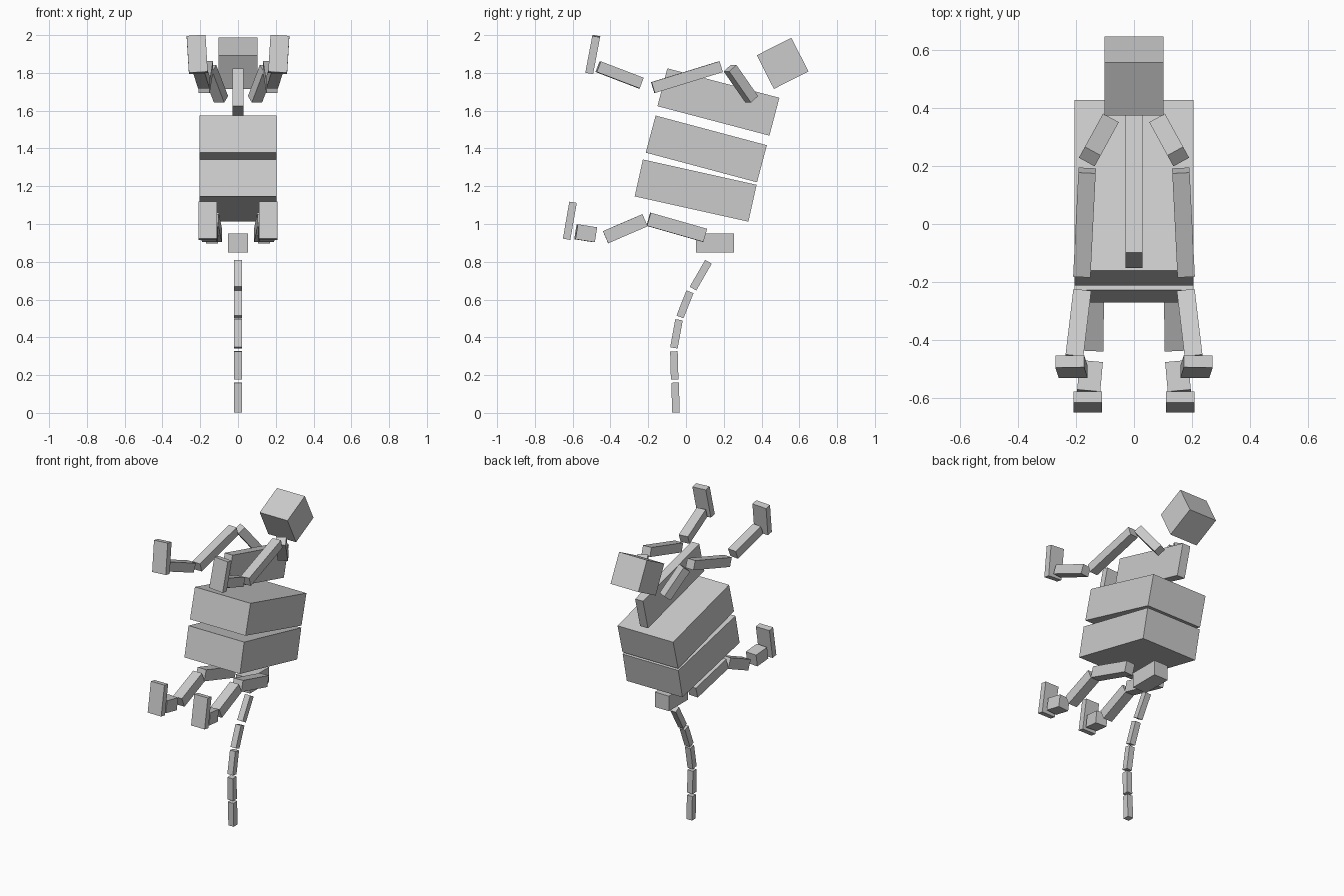
import bpy
import bmesh
from mathutils import Vector, Matrix


def bar(name, p0, p1, width, thick, mirrored=False):
    """Box running from p0 to p1; width lies near x, thick is across it."""
    for side in ((1, -1) if mirrored else (1,)):
        a, b = Vector(p0), Vector(p1)
        a.x *= side
        b.x *= side
        axis = (b - a).normalized()
        # horizontal width direction for limbs, plain x for upright plates
        ref = axis.cross(Vector((0, 0, 1)))
        if abs(axis.z) > 0.9 or ref.length < 0.3:
            ref = Vector((1, 0, 0)) - axis * axis.x
        wide = ref.normalized()
        normal = wide.cross(axis)
        rot = Matrix((wide, axis, normal)).transposed()
        bm = bmesh.new()
        bmesh.ops.create_cube(bm, size=1)
        for v in bm.verts:
            v.co = rot @ Vector((v.co.x * width, v.co.y * (b - a).length, v.co.z * thick))
        full = name
        if mirrored:
            full += "_right" if side > 0 else "_left"
        mesh = bpy.data.meshes.new(full)
        bm.to_mesh(mesh)
        bm.free()
        obj = bpy.data.objects.new(full, mesh)
        obj.location = (a + b) / 2
        bpy.context.collection.objects.link(obj)


# Torso: two wide slabs and a narrow neck ridge
bar("lower_body", (0, -0.25, 1.244), (0, 0.352, 1.11), 0.41, 0.2)
bar("upper_body", (0, -0.187, 1.476), (0, 0.402, 1.319), 0.41, 0.203)
bar("neck_ridge", (0, -0.125, 1.724), (0, 0.468, 1.568), 0.058, 0.207)

# Head and tail base
bar("head", (0, 0.42, 1.804), (0, 0.603, 1.897), 0.205, 0.2)
bar("tail_base", (0, 0.052, 0.9), (0, 0.254, 0.9), 0.104, 0.1)

# Curved tail segments: (y, z) of top and bottom ends
tail = [
    ((0.119, 0.8), (0.037, 0.658)),
    ((0.021, 0.641), (-0.032, 0.508)),
    ((-0.037, 0.493), (-0.064, 0.344)),
    ((-0.064, 0.326), (-0.06, 0.176)),
    ((-0.058, 0.16), (-0.053, 0.002)),
]
for i, (top, end) in enumerate(tail):
    bar(f"tail_segment_{i + 1}", (0, *top), (0, *end), 0.04, 0.04)

# Front limbs
bar("upper_arm", (0.09, 0.348, 1.66), (0.153, 0.233, 1.825), 0.062, 0.055, True)
bar("forearm", (0.162, 0.185, 1.833), (0.18, -0.175, 1.722), 0.06, 0.06, True)
bar("wrist", (0.18, -0.238, 1.746), (0.207, -0.465, 1.833), 0.062, 0.06, True)
bar("front_paw", (0.21, -0.512, 1.8), (0.222, -0.475, 1.995), 0.1, 0.042, True)

# Hind limbs
bar("thigh", (0.118, 0.1, 0.94), (0.135, -0.198, 1.025), 0.066, 0.072, True)
bar("shin", (0.136, -0.217, 1.02), (0.138, -0.426, 0.93), 0.065, 0.07, True)
bar("ankle", (0.148, -0.48, 0.943), (0.157, -0.582, 0.959), 0.08, 0.08, True)
bar("hind_paw", (0.16, -0.632, 0.919), (0.16, -0.598, 1.115), 0.1, 0.04, True)
